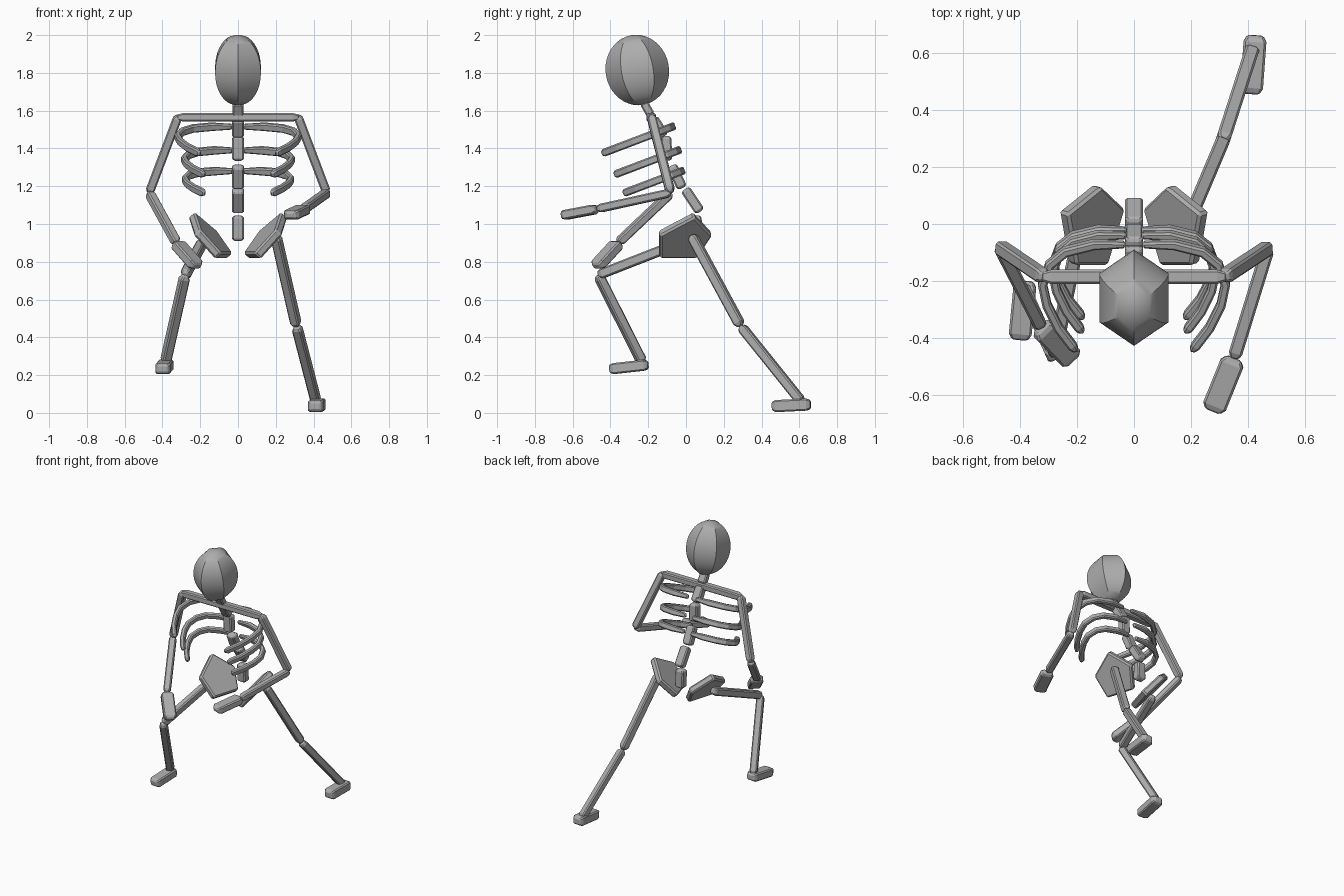
import bpy
import bmesh
from math import radians
from mathutils import Vector, Matrix

cube = bpy.data.objects.get("Cube")
if cube:
    bpy.data.objects.remove(cube, do_unlink=True)

bone_mat = bpy.data.materials.new("bone_grey")
bone_mat.use_nodes = True
GREY = (0.42, 0.42, 0.42, 1)
bone_mat.diffuse_color = GREY
bone_mat.node_tree.nodes["Principled BSDF"].inputs["Base Color"].default_value = GREY


def finish(bm, name, bevel=0.007):
    bmesh.ops.recalc_face_normals(bm, faces=bm.faces)
    mesh = bpy.data.meshes.new(name)
    bm.to_mesh(mesh)
    bm.free()
    mesh.materials.append(bone_mat)
    obj = bpy.data.objects.new(name, mesh)
    bpy.context.collection.objects.link(obj)
    if bevel:
        mod = obj.modifiers.new("chamfer", "BEVEL")
        mod.width = bevel
        mod.segments = 1
        mod.limit_method = "ANGLE"
        mod.angle_limit = radians(50)
    return obj


def sweep(name, path, scales, width, depth, up):
    """Rectangular section carried along a path, scaled at each point."""
    bm = bmesh.new()
    rings = []
    last = len(path) - 1
    for i, (point, s) in enumerate(zip(path, scales)):
        along = (path[min(i + 1, last)] - path[max(i - 1, 0)]).normalized()
        side = along.cross(up).normalized()
        top = side.cross(along)
        rings.append([bm.verts.new(point + side * a * width * s / 2 + top * b * depth * s / 2)
                      for a, b in ((-1, -1), (1, -1), (1, 1), (-1, 1))])
    for r, q in zip(rings, rings[1:]):
        for k in range(4):
            bm.faces.new((r[k], r[(k + 1) % 4], q[(k + 1) % 4], q[k]))
    bm.faces.new(rings[0])
    bm.faces.new(rings[-1])
    return finish(bm, name)


def bone(name, start, end, width=0.05, depth=0.05, up=(0, 0, 1), tip=0.022, taper=0.6):
    """Straight bar with short narrowed ends."""
    a, b = Vector(start), Vector(end)
    d = (b - a).normalized() * tip
    return sweep(name, [a, a + d, b - d, b], [taper, 1, 1, taper], width, depth, Vector(up))


# Skull: six-sided egg leaning forward
bm = bmesh.new()
bmesh.ops.create_uvsphere(bm, u_segments=6, v_segments=20, radius=1)
bm.transform(Matrix.Translation((0, -0.258, 1.815))
             @ Matrix.Rotation(radians(10), 4, "X")
             @ Matrix.Diagonal((0.14, 0.168, 0.187, 1)))
skull = finish(bm, "skull", 0)
bpy.context.view_layer.objects.active = skull
skull.select_set(True)
bpy.ops.object.shade_smooth_by_angle(angle=radians(35))
skull.select_set(False)

# Neck and spine
bone("neck", (0, -0.185, 1.575), (0, -0.225, 1.645), 0.06, 0.045, (0, 1, 0), 0.012)
spine = [((0.06, 0.91), (0.055, 1.045)),
         ((0.075, 1.065), (-0.005, 1.185)),
         ((-0.02, 1.19), (-0.075, 1.31)),
         ((-0.1, 1.335), (-0.105, 1.465)),
         ((-0.115, 1.465), (-0.175, 1.56))]
for i, ((y0, z0), (y1, z1)) in enumerate(spine):
    bone(f"vertebra_{i + 1}", (0, y0, z0), (0, y1, z1), 0.064, 0.055, (0, 1, 0), 0.014, 0.7)

# Collarbone bar
bone("collarbone", (-0.325, -0.185, 1.565), (0.325, -0.185, 1.565), 0.05, 0.045, tip=0.035)

# Ribs: one curve, resized for each pair
rib_curve = [(0.03, 0), (0.14, 0), (0.24, -0.025), (0.295, -0.07), (0.32, -0.14),
             (0.305, -0.21), (0.265, -0.29), (0.215, -0.355), (0.2, -0.373)]
rib_sizes = [(1, 1, -0.072, 1.515), (0.89, 0.91, -0.04, 1.39), (0.88, 0.83, -0.022, 1.28)]
rib_scale = [0.7] + [1] * 7 + [0.6]
for i, (wide, long, y0, z0) in enumerate(rib_sizes):
    for side, label in ((1, "left"), (-1, "right")):
        path = [Vector((side * x * wide, y0 + y * long, z0 + 0.38 * y * long))
                for x, y in rib_curve]
        sweep(f"{label}_rib_{i + 1}", path, rib_scale, 0.032, 0.042, Vector((0, -0.36, 0.93)))

# Pelvis: a five-sided sloping slab on each side
outline = [(0.04, 1.05), (0.135, 0.95), (0.055, 0.83), (-0.14, 0.83), (-0.14, 0.955)]
for side, label in ((1, "left"), (-1, "right")):
    bm = bmesh.new()
    normal = Vector((1, 0.3, -0.9)).normalized() * 0.024
    rings = []
    for sign in (-1, 1):
        pts = [Vector((0.045 + 0.9 * (z - 0.83) - 0.3 * (y - 0.055), y, z)) + normal * sign
               for y, z in outline]
        rings.append([bm.verts.new((p.x * side, p.y, p.z)) for p in pts])
    for ring in rings:
        bm.faces.new(ring)
    for k in range(5):
        n = (k + 1) % 5
        bm.faces.new((rings[0][k], rings[0][n], rings[1][n], rings[1][k]))
    finish(bm, f"{label}_pelvis", 0.01)

# Limbs: joint positions from root to tip
arms = {"left": [(0.315, -0.185, 1.575), (0.47, -0.082, 1.165), (0.35, -0.47, 1.08), (0.275, -0.655, 1.045)],
        "right": [(-0.315, -0.185, 1.575), (-0.47, -0.08, 1.165), (-0.325, -0.36, 0.9), (-0.215, -0.475, 0.775)]}
legs = {"left": [(0.2, 0.03, 0.94), (0.31, 0.29, 0.46), (0.415, 0.615, 0.055)],
        "right": [(-0.19, -0.03, 0.9), (-0.28, -0.465, 0.73), (-0.385, -0.23, 0.265)]}
for label, (shoulder, elbow, wrist, tip) in arms.items():
    bone(f"{label}_upper_arm", shoulder, elbow, 0.048, 0.048, (0, 1, 0))
    bone(f"{label}_forearm", elbow, wrist, 0.048, 0.045)
    bone(f"{label}_hand", wrist, tip, 0.085, 0.05, taper=0.65)
for label, (hip, knee, ankle) in legs.items():
    bone(f"{label}_thigh", hip, knee, 0.05, 0.052)
    bone(f"{label}_shin", knee, ankle, 0.05, 0.05)

# Feet
bone("left_foot", (0.425, 0.66, 0.045), (0.41, 0.455, 0.035), 0.08, 0.064, taper=0.7)
bone("right_foot", (-0.38, -0.2, 0.255), (-0.4, -0.405, 0.232), 0.08, 0.058, taper=0.7)
